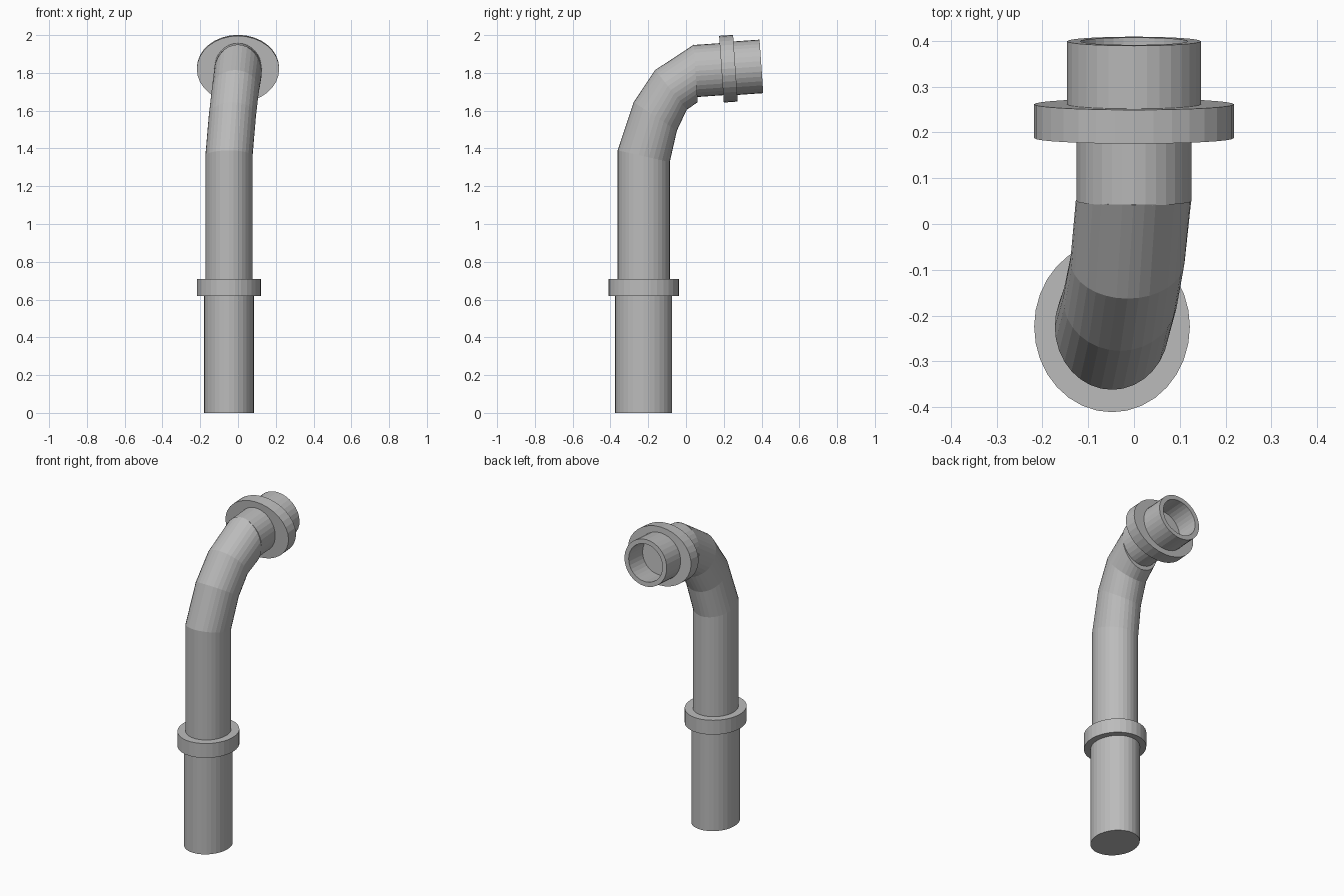
import bpy, bmesh, math
from mathutils import Vector

if "Cube" in bpy.data.objects:
    bpy.data.objects.remove(bpy.data.objects["Cube"])

SEG = 32
grey = bpy.data.materials.new("pipe grey")
grey.diffuse_color = (0.5, 0.5, 0.5, 1)
grey.use_nodes = True
grey.node_tree.nodes["Principled BSDF"].inputs["Base Color"].default_value = grey.diffuse_color


def loft(name, rings):
    """Skin elliptical rings, each (outer (y, z), inner (y, z), centre x, x radius)."""
    bm = bmesh.new()
    loops = []
    for a, b, cx, rx in rings:
        a, b = Vector((cx, *a)), Vector((cx, *b))
        mid, half = (a + b) / 2, (a - b) / 2
        loops.append([bm.verts.new(mid + half * math.cos(t) + Vector((rx * math.sin(t), 0, 0)))
                      for t in (2 * math.pi * i / SEG for i in range(SEG))])
    for p, q in zip(loops, loops[1:]):
        for i in range(SEG):
            j = (i + 1) % SEG
            bm.faces.new((p[i], p[j], q[j], q[i]))
    bm.faces.new(loops[0])
    bm.faces.new(loops[-1])
    bmesh.ops.recalc_face_normals(bm, faces=bm.faces)
    me = bpy.data.meshes.new(name)
    bm.to_mesh(me)
    bm.free()
    me.materials.append(grey)
    ob = bpy.data.objects.new(name, me)
    bpy.context.collection.objects.link(ob)
    return ob


def upright(z, rx, ry):
    """Level ring on the vertical pipe axis."""
    return ((-0.224 - ry, z), (-0.224 + ry, z), -0.048, rx)


TILT = math.radians(4)
AXIS = Vector((math.cos(TILT), math.sin(TILT)))
UP = Vector((-math.sin(TILT), math.cos(TILT)))


def outlet(d, rx, rz):
    """Ring on the slightly rising outlet axis, d along it."""
    c = Vector((0.05, 1.81)) + AXIS * d
    return (tuple(c + UP * rz), tuple(c - UP * rz), 0.0, rx)


# Lower sleeve and its collar
loft("lower_sleeve", [upright(0, 0.132, 0.151), upright(0.66, 0.132, 0.151)])
loft("lower_collar", [upright(0.62, 0.17, 0.187), upright(0.71, 0.17, 0.187)])

# Vertical pipe with the segmented bend
loft("bent_pipe", [
    upright(0.66, 0.125, 0.138),
    ((-0.362, 1.39), (-0.086, 1.328), -0.048, 0.125),
    ((-0.277, 1.645), (-0.048, 1.495), -0.03, 0.125),
    ((-0.163, 1.815), (0.004, 1.605), -0.014, 0.125),
    ((0.042, 1.95), (0.062, 1.645), -0.001, 0.126),
])

# Outlet pipe, flange and hollow mouth
loft("outlet_pipe", [outlet(0, 0.126, 0.138), outlet(0.17, 0.126, 0.138)])
loft("outlet_flange", [outlet(0.138, 0.218, 0.177), outlet(0.212, 0.218, 0.177)])
loft("outlet_mouth", [
    outlet(0.18, 0.146, 0.142), outlet(0.35, 0.146, 0.142),
    outlet(0.35, 0.117, 0.114), outlet(0.19, 0.117, 0.114),
])
